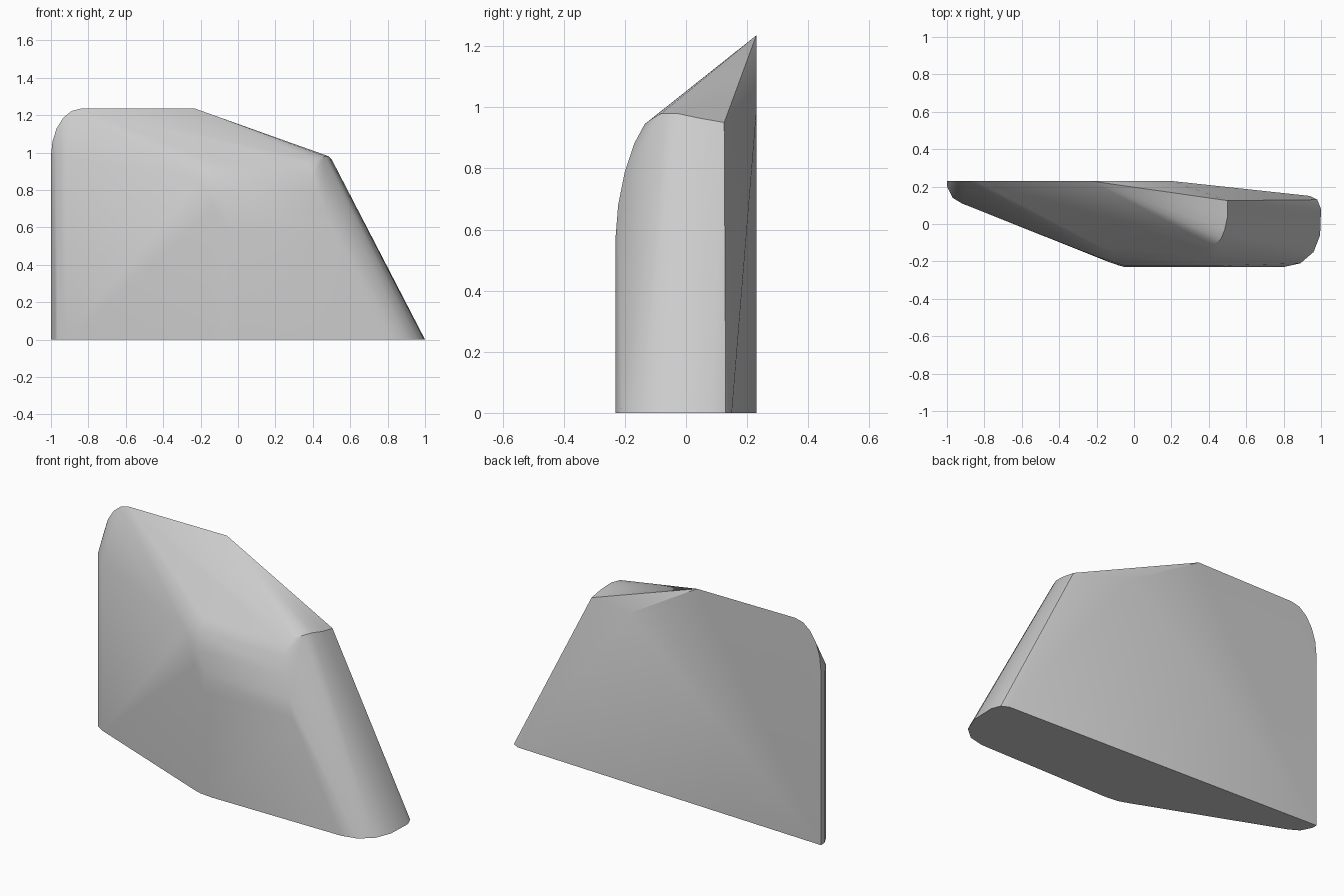
import bpy, bmesh, math

cube = bpy.data.objects.get("Cube")
if cube:
    bpy.data.objects.remove(cube, do_unlink=True)

BACK, FRONT = 0.23, -0.23

# Footprint on the ground, as an outline of (x, y)
left_round = [(-1, BACK), (-1, 0.2), (-0.97, 0.14), (-0.92, 0.11)]
front_round = [(-0.13, -0.205), (-0.08, -0.222), (0, FRONT)]
right_round = [(0.8, FRONT), (0.89, -0.21), (0.96, -0.15), (0.995, -0.06),
               (1, 0.08), (0.98, 0.13), (0.94, 0.15)]
points = [(x, y, 0) for x, y in left_round + front_round + right_round]

# Upright left end and slanted front wall, up to where they round over
points += [(x, y, 0.97) for x, y in left_round]
points += [(-0.2, -0.175, 0.86), (-0.13, -0.205, 0.7)]

# Front wall rounding back into the sloping top: (y, z, right end x)
for y, z, x in [(FRONT, 0.58, 0.5), (-0.222, 0.68, 0.47), (-0.2, 0.79, 0.43),
                (-0.17, 0.88, 0.4), (-0.135, 0.945, 0.37)]:
    points += [(-0.12 if z > 0.7 else -0.05, y, z), (x, y, z)]
points.append((-0.16, -0.13, 0.948))

# Upper right corner of the slope
points += [(0.42, -0.115, 0.96), (0.465, -0.08, 0.98), (0.485, -0.03, 0.98),
           (0.5, 0.04, 0.965), (0.5, 0.125, 0.95)]

# Rear edge: rounded left shoulder, ridge and rear right corner
for i in range(6):
    a = math.radians(90 * i / 5)
    points.append((-0.84 - 0.16 * math.cos(a), BACK, 0.98 + 0.255 * math.sin(a)))
points += [(-0.23, BACK, 1.235), (0.2, BACK, 0.98)]

# Solid skin over all sections
bm = bmesh.new()
for p in points:
    bm.verts.new(p)
hull = bmesh.ops.convex_hull(bm, input=bm.verts)
loose = {v for v in hull["geom_interior"] + hull["geom_unused"]
         if isinstance(v, bmesh.types.BMVert)}
bmesh.ops.delete(bm, geom=list(loose), context="VERTS")
bmesh.ops.dissolve_limit(bm, angle_limit=math.radians(1),
                         verts=bm.verts, edges=bm.edges)
bmesh.ops.recalc_face_normals(bm, faces=bm.faces)
mesh = bpy.data.meshes.new("wedge_body")
bm.to_mesh(mesh)
bm.free()

body = bpy.data.objects.new("wedge_body", mesh)
bpy.context.collection.objects.link(body)

# Plain grey finish
grey = bpy.data.materials.new("plain_grey")
grey.use_nodes = True
colour = (0.6, 0.6, 0.6, 1)
grey.diffuse_color = colour
grey.node_tree.nodes["Principled BSDF"].inputs["Base Color"].default_value = colour
mesh.materials.append(grey)

# Smooth rounded areas, crisp outer edges
bpy.ops.object.select_all(action="DESELECT")
body.select_set(True)
bpy.context.view_layer.objects.active = body
bpy.ops.object.shade_smooth_by_angle(angle=math.radians(30))
